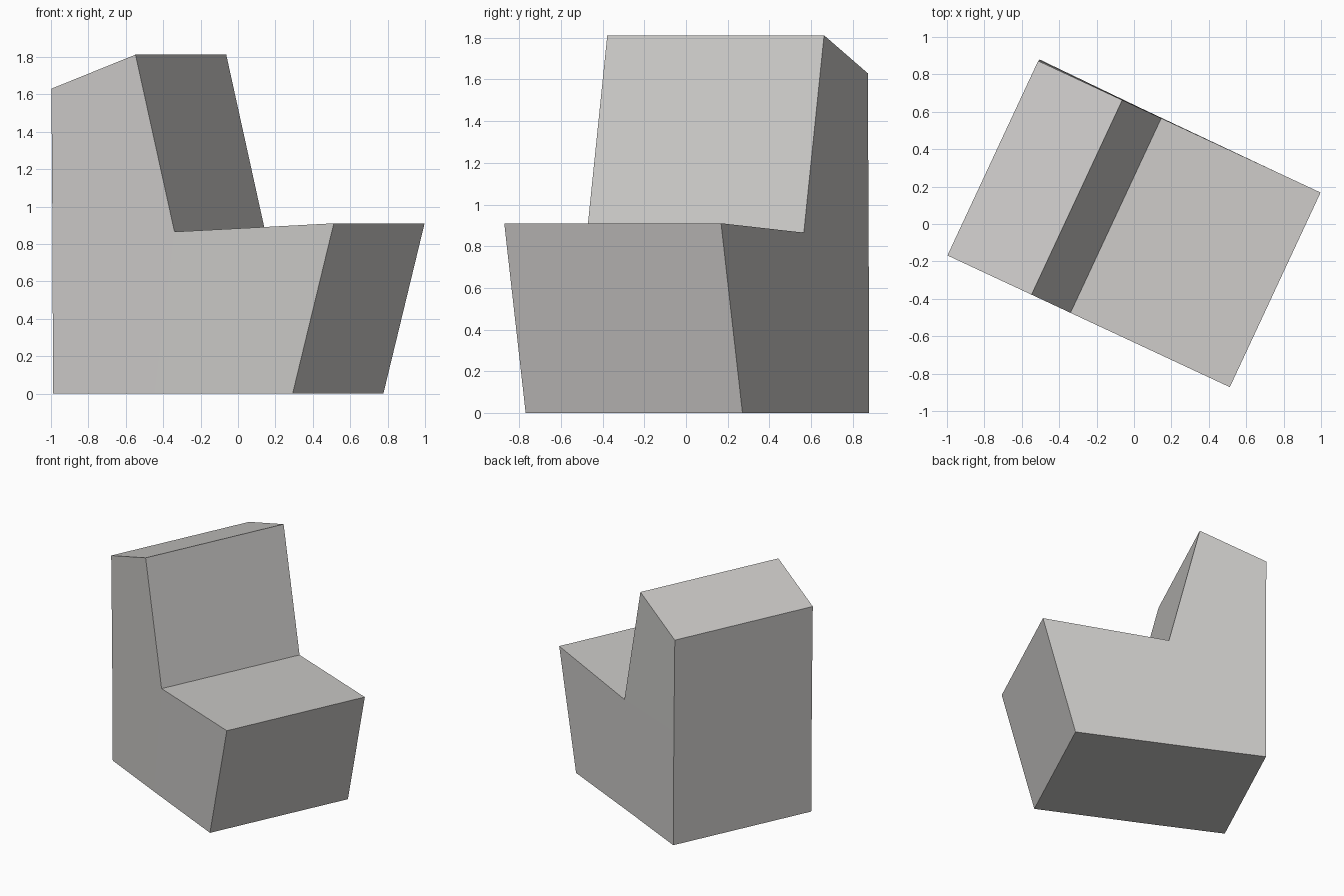
import bpy, bmesh, math
from mathutils import Matrix

if "Cube" in bpy.data.objects:
    bpy.data.objects.remove(bpy.data.objects["Cube"])

# one plain grey upholstery colour
grey = bpy.data.materials.new("light warm grey")
grey.diffuse_color = (0.60, 0.59, 0.575, 1)
grey.use_nodes = True
grey.node_tree.nodes["Principled BSDF"].inputs["Base Color"].default_value = grey.diffuse_color

# side profile: depth, height, small sideways skew at the rear
profile = [
    (-0.833, 1.63, 0.0),    # 0 back top
    (-0.337, 1.812, 0.0),   # 1 backrest front top
    (-0.107, 0.865, 0.0),   # 2 seat crease
    (0.833, 0.91, 0.0),     # 3 seat front
    (0.590, 0.0, 0.0),      # 4 bottom front
    (-0.225, 0.0, 0.003),   # 5 bottom middle
    (-0.828, 0.0, 0.01),    # 6 bottom back
    (-0.830, 0.90, 0.006),  # 7 back middle
]
panels = [(0, 1, 2, 7), (7, 2, 5, 6), (2, 3, 4, 5)]
half_width = 0.574

bm = bmesh.new()
sides = [[bm.verts.new((u, s * half_width + k, z)) for u, z, k in profile]
         for s in (-1, 1)]
near, far = sides
for side in sides:                       # side panels
    for p in panels:
        bm.faces.new([side[i] for i in p])
for i in range(len(profile)):            # faces across the width
    j = (i + 1) % len(profile)
    bm.faces.new((near[i], near[j], far[j], far[i]))
bmesh.ops.recalc_face_normals(bm, faces=bm.faces)
bm.transform(Matrix.Rotation(math.radians(-25), 4, 'Z'))

mesh = bpy.data.meshes.new("block_chair")
bm.to_mesh(mesh)
bm.free()
mesh.materials.append(grey)
chair = bpy.data.objects.new("block_chair", mesh)
bpy.context.collection.objects.link(chair)
